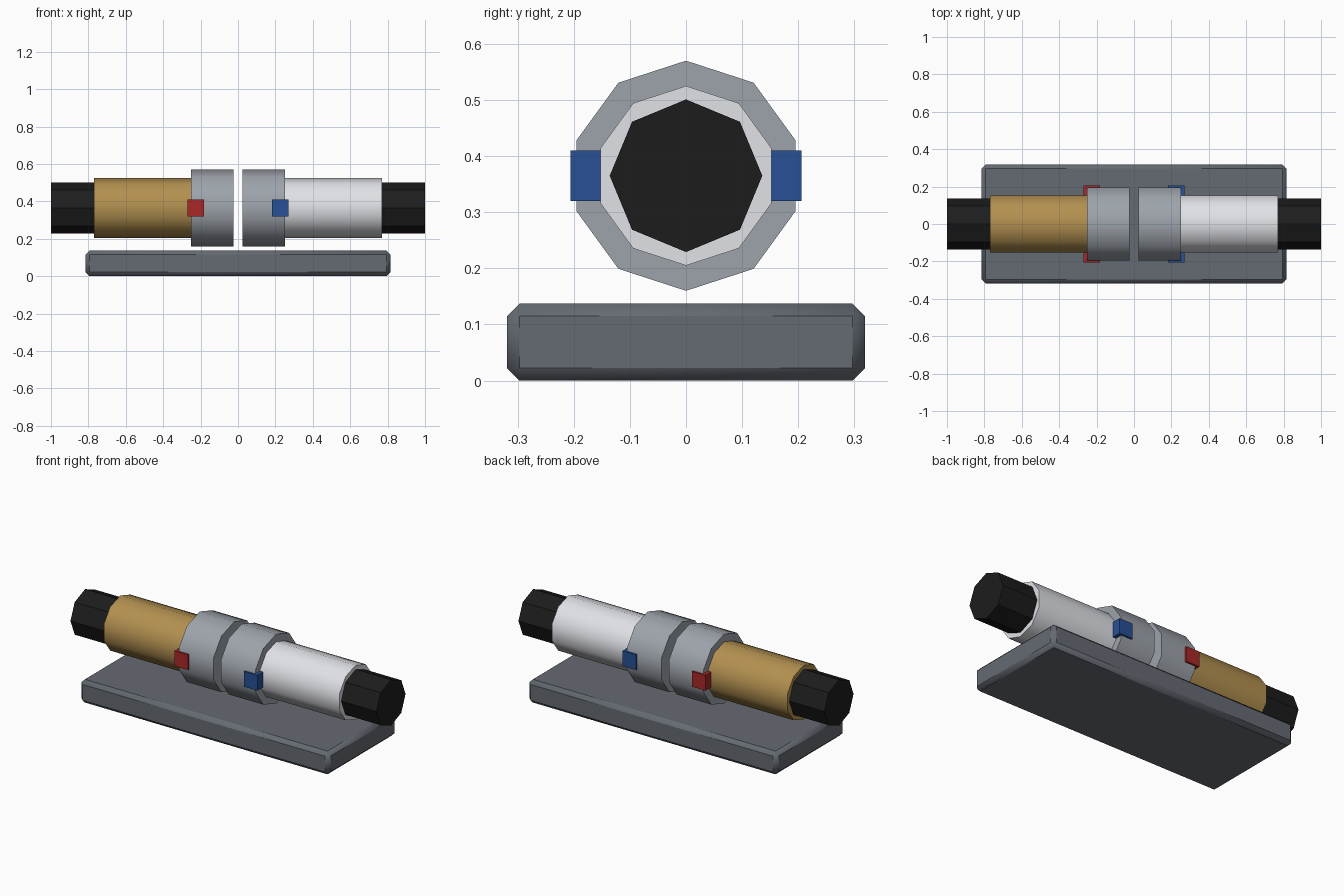
import bpy
from math import pi, radians

if "Cube" in bpy.data.objects:
    bpy.data.objects.remove(bpy.data.objects["Cube"])

AXIS_Z = 0.365


def paint(obj, name, rgb):
    mat = bpy.data.materials.get(name) or bpy.data.materials.new(name)
    mat.diffuse_color = (*rgb, 1)
    mat.use_nodes = True
    mat.node_tree.nodes["Principled BSDF"].inputs["Base Color"].default_value = mat.diffuse_color
    obj.data.materials.append(mat)


def shade(obj, angle):
    bpy.ops.object.select_all(action='DESELECT')
    obj.select_set(True)
    bpy.context.view_layer.objects.active = obj
    bpy.ops.object.shade_smooth_by_angle(angle=radians(angle))


def rod(name, sides, radius, x0, x1):
    # Prism lying along x, with one corner pointing along y
    bpy.ops.mesh.primitive_cylinder_add(vertices=sides, radius=radius, depth=abs(x1 - x0),
                                        location=((x0 + x1) / 2, 0, AXIS_Z),
                                        rotation=(0, pi / 2, 0))
    obj = bpy.context.object
    obj.name = name
    shade(obj, 40)
    return obj


def box(name, size, loc):
    bpy.ops.mesh.primitive_cube_add(size=1, location=loc)
    obj = bpy.context.object
    obj.name = name
    obj.scale = size
    bpy.ops.object.transform_apply(location=False, rotation=False, scale=True)
    return obj


# Chamfered base plate
base = box("base_plate", (1.63, 0.638, 0.137), (0, 0, 0.0685))
bevel = base.modifiers.new("chamfer", 'BEVEL')
bevel.width = 0.022
bevel.segments = 1
paint(base, "slate", (0.13, 0.145, 0.17))
shade(base, 40)

# Mirrored connector halves: cable, body, collar and locking key
halves = [("left", -1, "brass", (0.45, 0.28, 0.08), "red", (0.40, 0.02, 0.02)),
          ("right", 1, "white", (0.75, 0.76, 0.80), "blue", (0.02, 0.08, 0.30))]
for side, s, body_name, body_rgb, key_name, key_rgb in halves:
    cable = rod(side + "_cable", 8, 0.136, s * 0.76, s * 1.0)
    paint(cable, "black_rubber", (0.012, 0.012, 0.012))
    body = rod(side + "_body", 10, 0.16, s * 0.24, s * 0.77)
    paint(body, body_name, body_rgb)
    collar = rod(side + "_collar", 10, 0.205, s * 0.024, s * 0.25)
    paint(collar, "steel", (0.34, 0.37, 0.41))
    key = box(side + "_key", (0.088, 0.412, 0.09), (s * 0.227, 0, AXIS_Z))
    paint(key, key_name, key_rgb)

# Turn the ten-sided parts so their top is flat and a corner faces y
for obj in bpy.data.objects:
    if obj.name.endswith(("_body", "_collar")):
        for v in obj.data.vertices:
            v.co.x, v.co.y = -v.co.y, v.co.x
